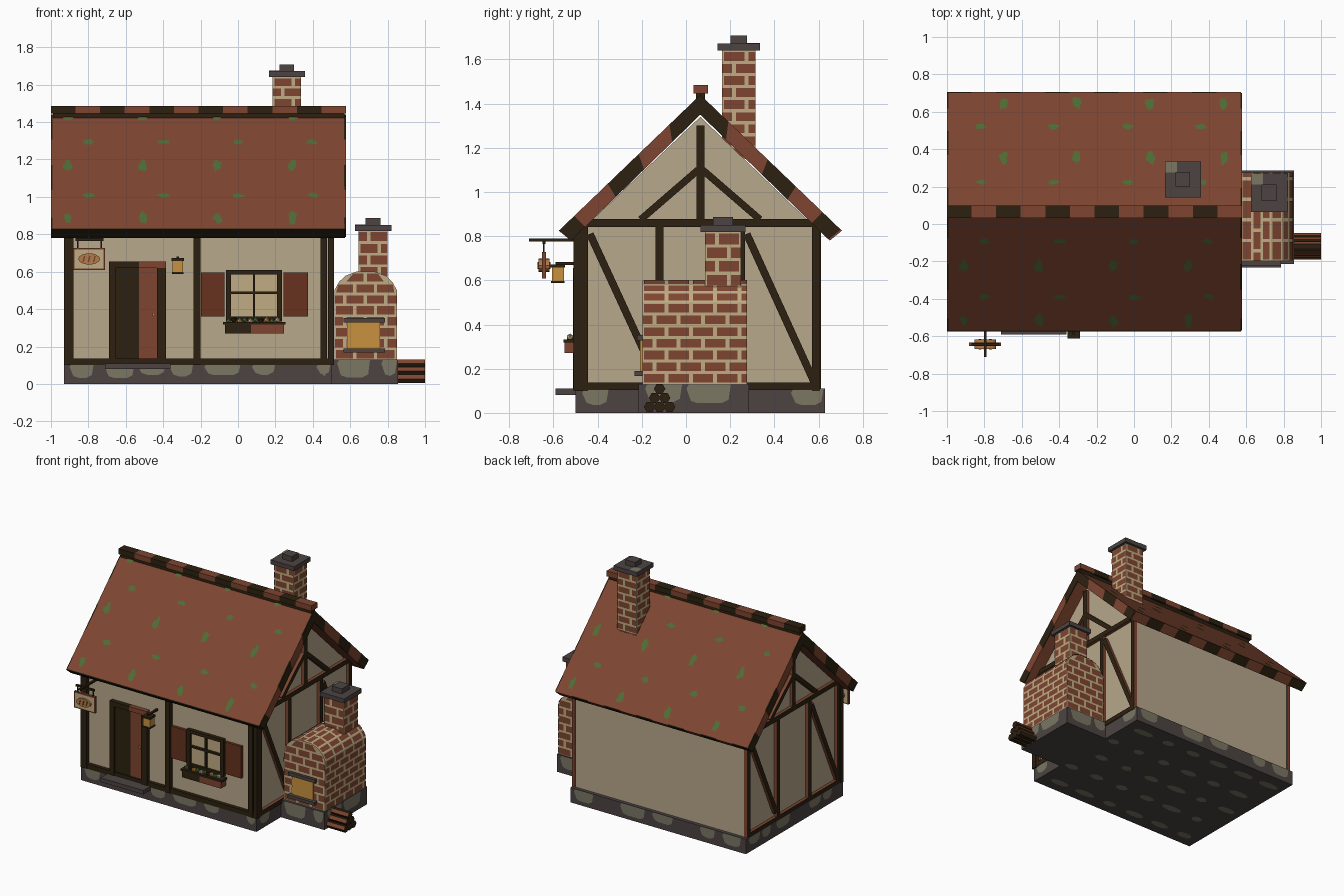
import bpy, bmesh, math, random
from mathutils import Vector

random.seed(4)
if "Cube" in bpy.data.objects:
    bpy.data.objects.remove(bpy.data.objects["Cube"], do_unlink=True)


def material(name, code):
    m = bpy.data.materials.new(name)
    srgb = [int(code[i:i + 2], 16) / 255 for i in (0, 2, 4)]
    col = [c / 12.92 if c < 0.04045 else ((c + 0.055) / 1.055) ** 2.4 for c in srgb] + [1]
    m.use_nodes = True
    m.diffuse_color = col
    m.node_tree.nodes["Principled BSDF"].inputs["Base Color"].default_value = col
    return m


CLAY = material("red clay", "7E4530")
DARK = material("dark timber", "2C2010")
SHUT = material("shutter red", "67321F")
WALL = material("plaster", "B8A88B")
STONE = material("dark stone", "4C4442")
PALE = material("pale stone", "7B7764")
MORTAR = material("mortar cream", "C0AC84")
AMBER = material("amber glow", "C8923E")
MOSS = material("moss green", "4F6C35")
BREAD = material("bread crust", "B27B48")


def add(name, bm, *mats):
    me = bpy.data.meshes.new(name)
    bm.to_mesh(me)
    bm.free()
    for m in mats:
        me.materials.append(m)
    ob = bpy.data.objects.new(name, me)
    bpy.context.collection.objects.link(ob)
    return ob


def prism(name, pts, axis, lo, hi, mat, side=None):
    """Extrude a 2D outline along one axis; the sides may have their own colour."""
    bm = bmesh.new()
    place = {"x": lambda p, d: (d, p[0], p[1]), "y": lambda p, d: (p[0], d, p[1]),
             "z": lambda p, d: (p[0], p[1], d)}[axis]
    a, b = ([bm.verts.new(place(p, d)) for p in pts] for d in (lo, hi))
    bm.faces.new(a)
    bm.faces.new(b)
    for i in range(len(pts)):
        j = (i + 1) % len(pts)
        bm.faces.new((a[i], a[j], b[j], b[i])).material_index = 1 if side else 0
    bmesh.ops.recalc_face_normals(bm, faces=bm.faces)
    return add(name, bm, *([mat, side] if side else [mat]))


def box(name, x, y, z, mat):
    return prism(name, [(x[0], y[0]), (x[1], y[0]), (x[1], y[1]), (x[0], y[1])], "z", *z, mat)


def patches(name, o, u, v, outlines, mat, lift=0.004):
    """Thin painted plates lying on the plane through o spanned by u and v."""
    o, u, v = Vector(o), Vector(u), Vector(v)
    o = o + u.cross(v).normalized() * lift
    bm = bmesh.new()
    for pts in outlines:
        bm.faces.new([bm.verts.new(o + u * a + v * b) for a, b in pts])
    return add(name, bm, mat)


def bricks(name, o, u, v, w, h, inset=lambda b: 0):
    """Running-bond bricks over a mortar face."""
    rows = max(1, round(h / 0.056))
    rh, out = h / rows, []
    for r in range(rows):
        z0, z1 = r * rh + 0.007, (r + 1) * rh - 0.007
        i0, i1 = inset(z0), inset(z1)
        a = -0.055 * (r % 2)
        while a < w:
            s, e = a + 0.009, a + 0.101
            if min(e, w - i1) - max(s, i1) > 0.01:
                out.append([(max(s, i0), z0), (min(e, w - i0), z0),
                            (min(e, w - i1), z1), (max(s, i1), z1)])
            a += 0.11
    patches(name, o, u, v, out, CLAY)


def four_sides(x, y):
    w, d = x[1] - x[0], y[1] - y[0]
    return [("front", (x[0], y[0]), (1, 0, 0), w), ("right", (x[1], y[0]), (0, 1, 0), d),
            ("back", (x[1], y[1]), (-1, 0, 0), w), ("left", (x[0], y[1]), (0, -1, 0), d)]


def chimney(name, x, y, z, cap_z):
    box(name + "_core", x, y, z, MORTAR)
    for side, o, u, w in four_sides(x, y):
        bricks(f"{name}_bricks_{side}", (*o, z[0]), u, (0, 0, 1), w, z[1] - z[0])
    g = lambda r, k: (r[0] - k, r[1] + k)
    box(name + "_cap", g(x, 0.02), g(y, 0.02), (z[1], cap_z), STONE)
    box(name + "_pot", g(x, -0.038), g(y, -0.038), (cap_z, cap_z + 0.037), STONE)
    cx, cy = x[0] - 0.02, y[1] + 0.02
    box(name + "_cap_patch", (cx, cx + 0.065), (cy - 0.06, cy), (cap_z, cap_z + 0.003), PALE)


# Stone footing with pale stones
def footing(name, x, y, top, skip=()):
    box(name, x, y, (0, top), STONE)
    for side, o, u, w in four_sides(x, y):
        if side in skip:
            continue
        out, a = [], 0.03
        while a < w - 0.06:
            s = min(random.uniform(0.1, 0.22), w - a - 0.005)
            lo = random.uniform(0.03, 0.05)
            out.append([(a, top - 0.02), (a + 0.02, lo + 0.01), (a + 0.05, lo), (a + s - 0.04, lo),
                        (a + s - 0.01, lo + 0.015), (a + s, top - 0.002), (a + 0.01, top - 0.002)])
            a += s + random.choice((0.02, 0.06, 0.22))
        patches(f"{name}_stones_{side}", (*o, 0), u, (0, 0, 1), out, PALE)


footing("house_footing", (-0.93, 0.5), (-0.5, 0.63), 0.11)
footing("oven_footing", (0.5, 0.855), (-0.215, 0.285), 0.13, ("left",))
under = []
for i in range(6):
    for j in range(5):
        cx, cy = -0.8 + i * 0.23 + 0.08 * (j % 2), -0.4 + j * 0.23
        rx = random.uniform(0.04, 0.09)
        under.append([(cx + rx * math.cos(k * math.pi / 4), -cy + 0.03 * math.sin(k * math.pi / 4))
                      for k in range(8)])
patches("underside_stones", (0, 0, 0.001), (1, 0, 0), (0, -1, 0), under, PALE, 0.003)

# House walls
prism("house_walls", [(-0.48, 0.1), (0.605, 0.1), (0.605, 0.82), (0.065, 1.34), (-0.48, 0.82)],
      "x", -0.905, 0.485, WALL)

# Roof, mirrored about the ridge line
MID = 0.065
for side, s in (("front", 1), ("back", -1)):
    Y = lambda y: MID + s * (y - MID)
    outer = [Vector((Y(-0.57), 0.83)), Vector((MID, 1.44))]
    inner = [Vector((Y(-0.515), 0.785)), Vector((MID, 1.35))]
    prism(side + "_roof_slope", [*outer, inner[1], inner[0]], "x", -0.993, 0.57, CLAY)
    for i in range(12):
        x0 = -1 + i * 0.131
        eave = [(Y(-0.57), 0.83), (Y(-0.576), 0.825), (Y(-0.521), 0.78), (Y(-0.515), 0.785)]
        prism(f"{side}_eave_{i}", eave, "x", x0, x0 + 0.131,
              CLAY if s < 0 and i % 2 else DARK)
    cuts = (0, 0.1, 0.34, 0.56, 0.78, 1) if s > 0 else (0, 0.13, 0.32, 0.52, 0.8, 0.97)
    cuts = list(cuts[:-1]) + [1]
    for i, (a, b) in enumerate(zip(cuts, cuts[1:])):
        quad = [outer[0].lerp(outer[1], a), outer[0].lerp(outer[1], b),
                inner[0].lerp(inner[1], b), inner[0].lerp(inner[1], a)]
        for end, x0 in (("right", 0.568), ("left", -1.0)):
            prism(f"{side}_verge_{end}_{i}", quad, "x", x0, x0 + 0.009, CLAY if i % 2 else DARK)
    # Moss tufts in staggered rows
    tufts = []
    L = (outer[1] - outer[0]).length
    for r, z in enumerate((0.885, 1.005, 1.165, 1.29, 1.42)):
        big = r % 2 == 0
        for k in range(4):
            cx = (-0.91 if big else -0.8) + 0.4 * k if s > 0 else (-0.7 if big else -0.82) + 0.393 * k
            b = (z - 0.83) / 0.61 * L
            h = (0.022 if r == 4 else 0.052) if big else 0.022
            w = 0.028 if big else 0.034
            ring = []
            for n in range(12):
                t, f = n * math.pi / 6, random.uniform(0.55, 1.1)
                ring.append((s * cx + w * f * math.cos(t), min(b + h * f * math.sin(t), L)))
            tufts.append(ring)
    up = Vector((0, outer[1].x - outer[0].x, 0.61)).normalized()
    patches(side + "_moss", (0, outer[0].x, 0.83), (s, 0, 0), up, tufts, MOSS)

for i in range(12):
    box(f"ridge_cap_{i}", (-1 + i * 0.1315, -0.8685 + i * 0.1315), (0.033, 0.1), (1.445, 1.485),
        CLAY if i % 2 else DARK)
box("ridge_bed", (-0.99, 0.57), (0.045, 0.085), (1.41, 1.447), DARK)


# Timber frame on both gables; the left one is turned half round
def gable_beam(name, a, b, w):
    for end, s, x0, x1 in (("right", 1, 0.48, 0.508), ("left", -1, -0.928, -0.9)):
        p, q = (Vector((MID + s * (c[0] - MID), c[1])) for c in (a, b))
        n = (q - p).orthogonal().normalized() * w / 2
        prism(f"{end}_{name}", [p + n, q + n, q - n, p - n], "x", x0, x1, DARK, CLAY)


gable_beam("sill", (-0.48, 0.12), (0.605, 0.12), 0.035)
gable_beam("tie_beam", (-0.48, 0.86), (0.605, 0.86), 0.035)
gable_beam("king_post", (MID, 0.87), (MID, 1.3), 0.036)
for s in (1, -1):
    gable_beam(f"strut_{s}", (MID + s * 0.27, 0.875), (MID + s * 0.01, 1.1), 0.032)
    gable_beam(f"inner_post_{s}", (MID + s * 0.184, 0.13), (MID + s * 0.184, 0.85), 0.036)
gable_beam("back_post", (0.588, 0.1), (0.588, 0.85), 0.036)
gable_beam("front_post", (-0.462, 0.1), (-0.462, 0.85), 0.036)
gable_beam("front_brace", (-0.435, 0.81), (-0.14, 0.17), 0.034)
gable_beam("back_brace", (0.275, 0.81), (0.58, 0.14), 0.034)

# Front timbers
for i, (a, b) in enumerate(((-0.93, -0.88), (-0.237, -0.2), (0.44, 0.475), (0.482, 0.512))):
    box(f"front_post_{i}", (a, b), (-0.51, -0.47), (0.1, 0.83), DARK)
box("front_sill", (-0.93, 0.51), (-0.506, -0.47), (0.1, 0.135), DARK)
box("front_plate", (-0.93, 0.51), (-0.506, -0.47), (0.78, 0.83), DARK)

# Door
box("door_dark_half", (-0.66, -0.53), (-0.497, -0.475), (0.11, 0.63), DARK)
box("door_red_half", (-0.53, -0.43), (-0.497, -0.475), (0.135, 0.63), CLAY)
box("door_jamb_left", (-0.69, -0.655), (-0.512, -0.475), (0.11, 0.655), DARK)
box("door_jamb_right", (-0.432, -0.385), (-0.512, -0.475), (0.11, 0.62), DARK)
box("door_lintel", (-0.69, -0.53), (-0.512, -0.475), (0.62, 0.655), DARK)
box("door_lintel_end", (-0.53, -0.385), (-0.512, -0.475), (0.62, 0.655), CLAY)
box("door_knob", (-0.458, -0.443), (-0.508, -0.497), (0.362, 0.378), AMBER)
box("door_step", (-0.71, -0.36), (-0.59, -0.49), (0.08, 0.11), STONE)

# Window, shutters and flower box
box("window_panes", (-0.05, 0.22), (-0.488, -0.475), (0.36, 0.6), MORTAR)
for i, (x, z) in enumerate((((-0.065, -0.038), (0.345, 0.61)), ((0.208, 0.235), (0.345, 0.61)),
                            ((-0.065, 0.235), (0.585, 0.61)), ((-0.065, 0.235), (0.335, 0.36)),
                            ((0.079, 0.092), (0.345, 0.6)), ((-0.05, 0.22), (0.482, 0.495)))):
    box(f"window_bar_{i}", x, (-0.506, -0.475), z, DARK)
for side, x in (("left", (0.243, 0.375)), ("right", (-0.197, -0.073))):
    box(side + "_shutter", x, (-0.5, -0.475), (0.36, 0.595), SHUT)
box("flower_box", (-0.07, 0.07), (-0.55, -0.49), (0.27, 0.325), DARK)
box("flower_box_end", (0.07, 0.245), (-0.55, -0.49), (0.27, 0.325), CLAY)
box("flower_box_rim", (-0.08, 0.255), (-0.555, -0.49), (0.318, 0.332), DARK)
for i in range(10):
    bm = bmesh.new()
    bmesh.ops.create_icosphere(bm, subdivisions=1, radius=0.017)
    ob = add(f"flower_{i}", bm, (MOSS, DARK, AMBER, MOSS, MORTAR)[i % 5])
    ob.location = (-0.05 + i * 0.029, -0.525, 0.336 + 0.006 * (i % 2))

# Wall lantern
box("lantern_glass", (-0.35, -0.295), (-0.607, -0.553), (0.598, 0.66), AMBER)
box("lantern_cap", (-0.356, -0.289), (-0.613, -0.547), (0.657, 0.672), DARK)
box("lantern_foot", (-0.354, -0.291), (-0.611, -0.549), (0.588, 0.598), DARK)
box("lantern_arm", (-0.33, -0.315), (-0.59, -0.48), (0.67, 0.682), DARK)

# Hanging sign with a loaf
box("sign_arm", (-0.803, -0.788), (-0.71, -0.48), (0.776, 0.79), DARK)
box("sign_crossbar", (-0.87, -0.72), (-0.65, -0.636), (0.765, 0.779), DARK)
for x in (-0.86, -0.735):
    box("sign_hanger", (x, x + 0.008), (-0.648, -0.64), (0.72, 0.77), DARK)
box("sign_frame", (-0.882, -0.71), (-0.652, -0.634), (0.608, 0.728), CLAY)
for face, y, s in (("front", -0.652, 1), ("back", -0.634, -1)):
    o = (-0.796, y, 0.668)
    patches(f"sign_board_{face}", o, (s, 0, 0), (0, 0, 1),
            [[(-0.077, -0.051), (0.077, -0.051), (0.077, 0.051), (-0.077, 0.051)]], MORTAR, 0.002)
oval = lambda k: [(-0.796 + 0.058 * k * math.cos(i * math.pi / 8), 0.668 + 0.03 * k * math.sin(i * math.pi / 8))
                  for i in range(16)]
prism("sign_loaf", oval(1), "y", -0.668, -0.618, BREAD)
for i in (-1, 0, 1):
    x = -0.796 + i * 0.028
    prism("loaf_slash", [(x - 0.008, 0.652), (x, 0.652), (x + 0.008, 0.684), (x, 0.684)],
          "y", -0.672, -0.614, CLAY)

# Bread oven with a rounded top
half = [(0.1675, 0.13), (0.1675, 0.5), (0.143, 0.545), (0.108, 0.578), (0.05, 0.6)]
arch = [(0.6825 + x, z) for x, z in half] + [(0.6825 - x, z) for x, z in reversed(half)]
prism("oven_body", arch, "y", -0.198, 0.275, MORTAR)
for i, ((x0, z0), (x1, z1)) in enumerate(zip(arch, arch[1:])):
    d = Vector((x1 - x0, 0, z1 - z0))
    bricks(f"oven_bricks_{i}", (x0, -0.198, z0), (0, 1, 0), d.normalized(), 0.473, d.length)
round_off = lambda b: 0.118 * (max(0, b - 0.37) / 0.1) ** 1.5
bricks("oven_bricks_front", (0.515, -0.198, 0.13), (1, 0, 0), (0, 0, 1), 0.335, 0.468, round_off)
bricks("oven_bricks_back", (0.85, 0.275, 0.13), (-1, 0, 0), (0, 0, 1), 0.335, 0.468, round_off)
box("oven_mouth", (0.585, 0.757), (-0.208, -0.19), (0.185, 0.335), AMBER)
box("oven_lintel", (0.565, 0.785), (-0.222, -0.19), (0.328, 0.352), STONE)
box("oven_hearth", (0.565, 0.785), (-0.232, -0.19), (0.167, 0.19), STONE)

# Chimneys
chimney("oven_chimney", (0.645, 0.8), (0.085, 0.25), (0.57, 0.818), 0.85)
chimney("house_chimney", (0.185, 0.338), (0.163, 0.315), (1.15, 1.64), 1.672)

# Stacked firewood
for row in range(3):
    for k in range(3 - row):
        cy, cz = -0.165 + 0.0455 * (k + row / 2), 0.027 + 0.041 * row
        ring = [(cy + 0.026 * math.cos(i * math.pi / 3), cz + 0.026 * math.sin(i * math.pi / 3))
                for i in range(6)]
        log = prism(f"log_{row}_{k}", ring, "x", 0.85, 1.0, DARK, CLAY)
        for f in log.data.polygons:
            if f.normal.z < -0.1 or f.normal.z > 0.95:
                f.material_index = 0
